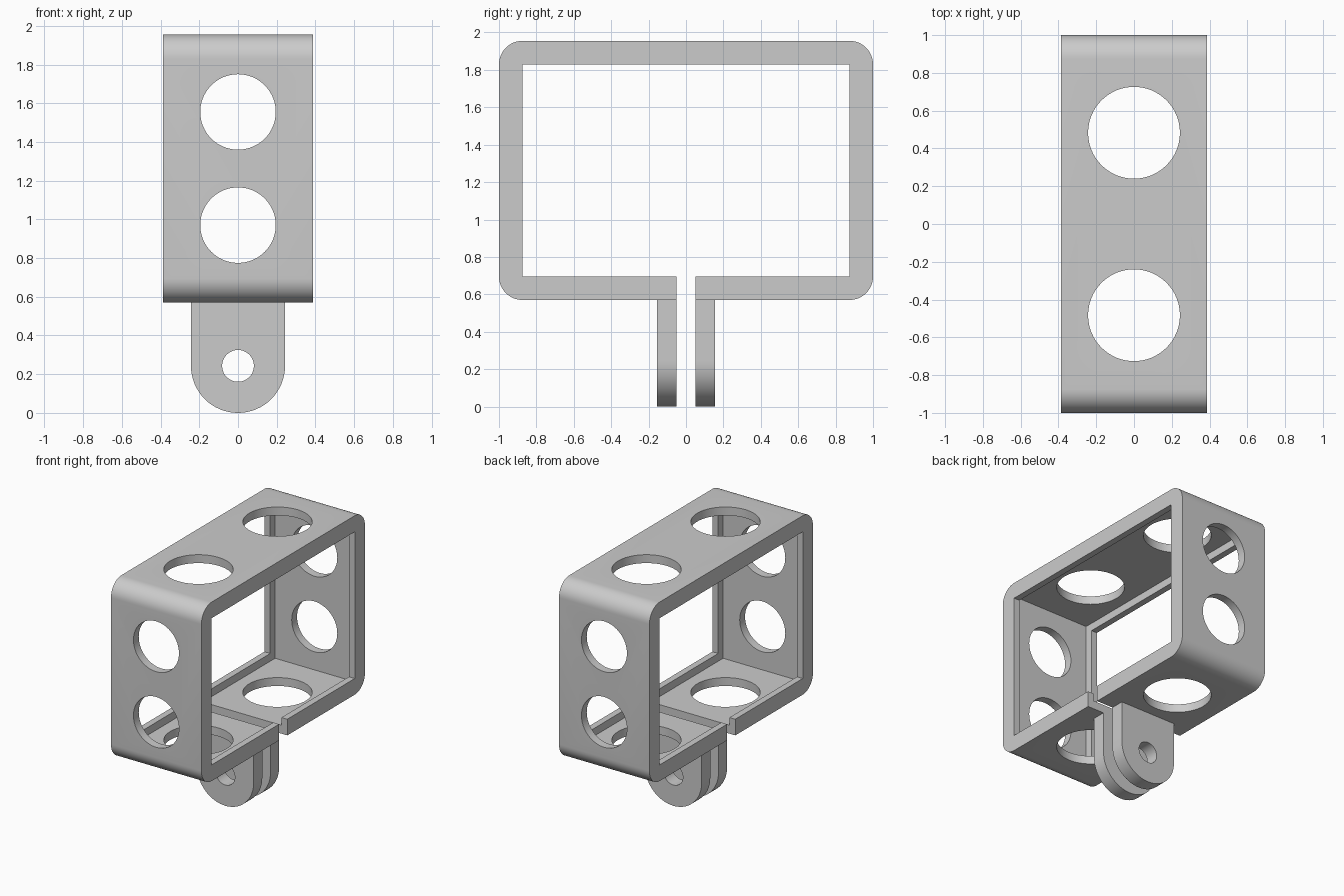
import bpy
import bmesh
from math import sin, cos, pi, radians
from mathutils import Matrix

cube = bpy.data.objects.get("Cube")
if cube:
    bpy.data.objects.remove(cube, do_unlink=True)

# Main dimensions
HALF_X, HALF_Y = 0.387, 1.0
BOTTOM, TOP = 0.57, 1.955
RIM, WALL, LIP = 0.125, 0.065, 0.05
GAP, LUG_T, LUG_R = 0.05, 0.105, 0.243

grey = bpy.data.materials.new("plain grey")
grey.use_nodes = True
grey.diffuse_color = (0.6, 0.6, 0.6, 1)
grey.node_tree.nodes["Principled BSDF"].inputs["Base Color"].default_value = (0.6, 0.6, 0.6, 1)


def make_object(name, bm):
    bmesh.ops.recalc_face_normals(bm, faces=bm.faces)
    mesh = bpy.data.meshes.new(name)
    bm.to_mesh(mesh)
    bm.free()
    mesh.materials.append(grey)
    obj = bpy.data.objects.new(name, mesh)
    bpy.context.collection.objects.link(obj)
    return obj


def extrude_profile(name, points, direction):
    """Solid made by sweeping a closed loop of points along a vector."""
    bm = bmesh.new()
    face = bm.faces.new([bm.verts.new(p) for p in points])
    swept = bmesh.ops.extrude_face_region(bm, geom=[face], use_keep_orig=True)
    verts = [v for v in swept["geom"] if isinstance(v, bmesh.types.BMVert)]
    bmesh.ops.translate(bm, verts=verts, vec=direction)
    return make_object(name, bm)


def box(name, x, y0, y1, z0, z1):
    points = [(-x, y0, z0), (-x, y1, z0), (-x, y1, z1), (-x, y0, z1)]
    return extrude_profile(name, points, (2 * x, 0, 0))


def cylinder(name, radius, depth, axis, centre):
    bm = bmesh.new()
    turn = Matrix.Rotation(pi / 2, 4, "X") if axis == "Y" else Matrix()
    bmesh.ops.create_cone(bm, cap_ends=True, segments=64, radius1=radius,
                          radius2=radius, depth=depth,
                          matrix=Matrix.Translation(centre) @ turn)
    return make_object(name, bm)


def cut(target, cutter):
    cutter.hide_render = True
    mod = target.modifiers.new("cut", "BOOLEAN")
    mod.operation = "DIFFERENCE"
    mod.solver = "EXACT"
    mod.object = cutter
    bpy.context.view_layer.objects.active = target
    bpy.ops.object.modifier_apply(modifier=mod.name)
    bpy.data.objects.remove(cutter, do_unlink=True)


def smooth(obj):
    bpy.ops.object.select_all(action="DESELECT")
    obj.select_set(True)
    bpy.context.view_layer.objects.active = obj
    bpy.ops.object.shade_smooth_by_angle(angle=radians(30))


# Frame: rounded rectangle swept across the width
outline = []
corners = [(1, TOP - RIM), (-1, TOP - RIM), (-1, BOTTOM + RIM), (1, BOTTOM + RIM)]
for quarter, (side, z) in enumerate(corners):
    for step in range(13):
        a = (quarter + step / 12) * pi / 2
        outline.append((-HALF_X, side * (HALF_Y - RIM) + RIM * cos(a), z + RIM * sin(a)))
frame = extrude_profile("frame", outline, (2 * HALF_X, 0, 0))

# Side opening, then a wider cavity that leaves a lip along both edges
cut(frame, box("opening_cutter", 1, RIM - HALF_Y, HALF_Y - RIM, BOTTOM + RIM, TOP - RIM))
cut(frame, box("cavity_cutter", HALF_X - LIP, WALL - HALF_Y, HALF_Y - WALL,
               BOTTOM + WALL, TOP - WALL))

# Split in the floor
cut(frame, box("gap_cutter", 1, -GAP, GAP, 0.3, 0.9))

# Round holes through top and floor, and through front and back
for y in (-0.483, 0.483):
    cut(frame, cylinder("hole_cutter", 0.243, 4, "Z", (0, y, 1)))
for z in (0.97, 1.555):
    cut(frame, cylinder("hole_cutter", 0.195, 4, "Y", (0, 0, z)))
smooth(frame)

# Two clamp lugs with a rounded end and a bolt hole
for name, y in (("front_lug", -GAP - LUG_T), ("back_lug", GAP)):
    top = BOTTOM + 0.03
    shape = [(LUG_R, y, top), (-LUG_R, y, top)]
    for i in range(33):
        a = pi + pi * i / 32
        shape.append((LUG_R * cos(a), y, LUG_R + LUG_R * sin(a)))
    lug = extrude_profile(name, shape, (0, LUG_T, 0))
    cut(lug, cylinder("bolt_cutter", 0.082, 2, "Y", (0, 0, LUG_R)))
    smooth(lug)
